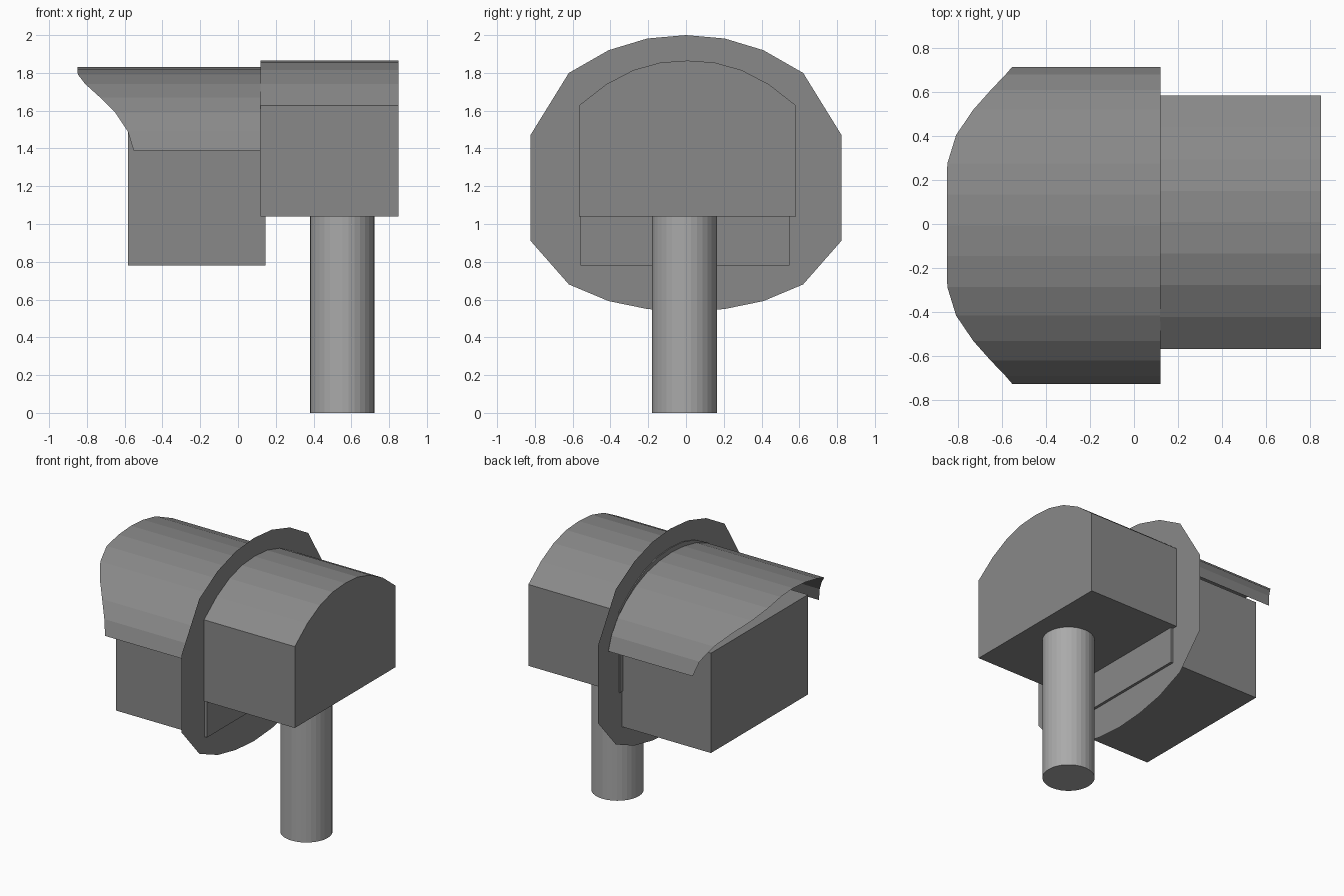
import bpy, bmesh

if "Cube" in bpy.data.objects:
    bpy.data.objects.remove(bpy.data.objects["Cube"])


def grey(name, value):
    mat = bpy.data.materials.new(name)
    mat.diffuse_color = (value, value, value, 1)
    mat.use_nodes = True
    mat.node_tree.nodes["Principled BSDF"].inputs["Base Color"].default_value = mat.diffuse_color
    return mat


DARK = grey("dark_grey", 0.25)
MID = grey("mid_grey", 0.4)


def make_object(name, verts, faces):
    mesh = bpy.data.meshes.new(name)
    mesh.from_pydata(verts, [], faces)
    bm = bmesh.new()
    bm.from_mesh(mesh)
    bmesh.ops.recalc_face_normals(bm, faces=bm.faces)
    bm.to_mesh(mesh)
    bm.free()
    mesh.materials.append(DARK)
    obj = bpy.data.objects.new(name, mesh)
    bpy.context.collection.objects.link(obj)
    return obj


def mirrored(half):
    """Half profile from outer edge to centre (last y = 0) -> full profile."""
    return half + [(-p[0], *p[1:]) for p in reversed(half[:-1])]


def extrude_x(name, profile, x0, x1, y_mid=0.0):
    n = len(profile)
    verts = [(x, y + y_mid, z) for x in (x0, x1) for y, z in profile]
    faces = [(i, (i + 1) % n, (i + 1) % n + n, i + n) for i in range(n)]
    faces += [tuple(range(n)), tuple(range(n, 2 * n))]
    return make_object(name, verts, faces)


# Rear housing with arched roof
roof = mirrored([(0.575, 1.627), (0.43, 1.74), (0.286, 1.815), (0.143, 1.855), (0, 1.865)])
extrude_x("rear_housing", [(0.575, 1.04)] + roof + [(-0.575, 1.04)], 0.119, 0.85, 0.008)

# Front lamp box, tucked under the visor
extrude_x("lamp_box", [(0.553, 0.78), (0.553, 1.5), (-0.553, 1.5), (-0.553, 0.78)],
          -0.582, 0.145, -0.006)

# Thin back plate
upper = mirrored([(0.822, 1.473), (0.62, 1.80), (0.41, 1.92), (0.205, 1.982), (0, 2.0)])
lower = mirrored([(0.822, 0.91), (0.62, 0.68), (0.41, 0.592), (0.205, 0.55), (0, 0.535)])
outline = upper + lower[::-1]
make_object("back_plate", [(0.126, y, z) for y, z in outline], [tuple(range(len(outline)))])

# Visor: open arched sheet whose front edge sweeps forward at the top (y, z, front x)
rim = mirrored([(0.72, 1.39, -0.553), (0.685, 1.49, -0.583), (0.615, 1.59, -0.65),
                (0.525, 1.67, -0.73), (0.41, 1.74, -0.808), (0.28, 1.792, -0.848),
                (0.14, 1.82, -0.85), (0, 1.83, -0.85)])
n = len(rim)
verts = [(x, y - 0.006, z) for y, z, x in rim] + [(0.12, y - 0.006, z) for y, z, x in rim]
make_object("visor", verts, [(i, i + 1, i + 1 + n, i + n) for i in range(n - 1)])

# Support pole
bpy.ops.mesh.primitive_cylinder_add(vertices=32, radius=0.171, depth=1.05,
                                    location=(0.552, -0.008, 0.525))
pole = bpy.context.object
pole.name = "support_pole"
pole.data.materials.append(MID)
